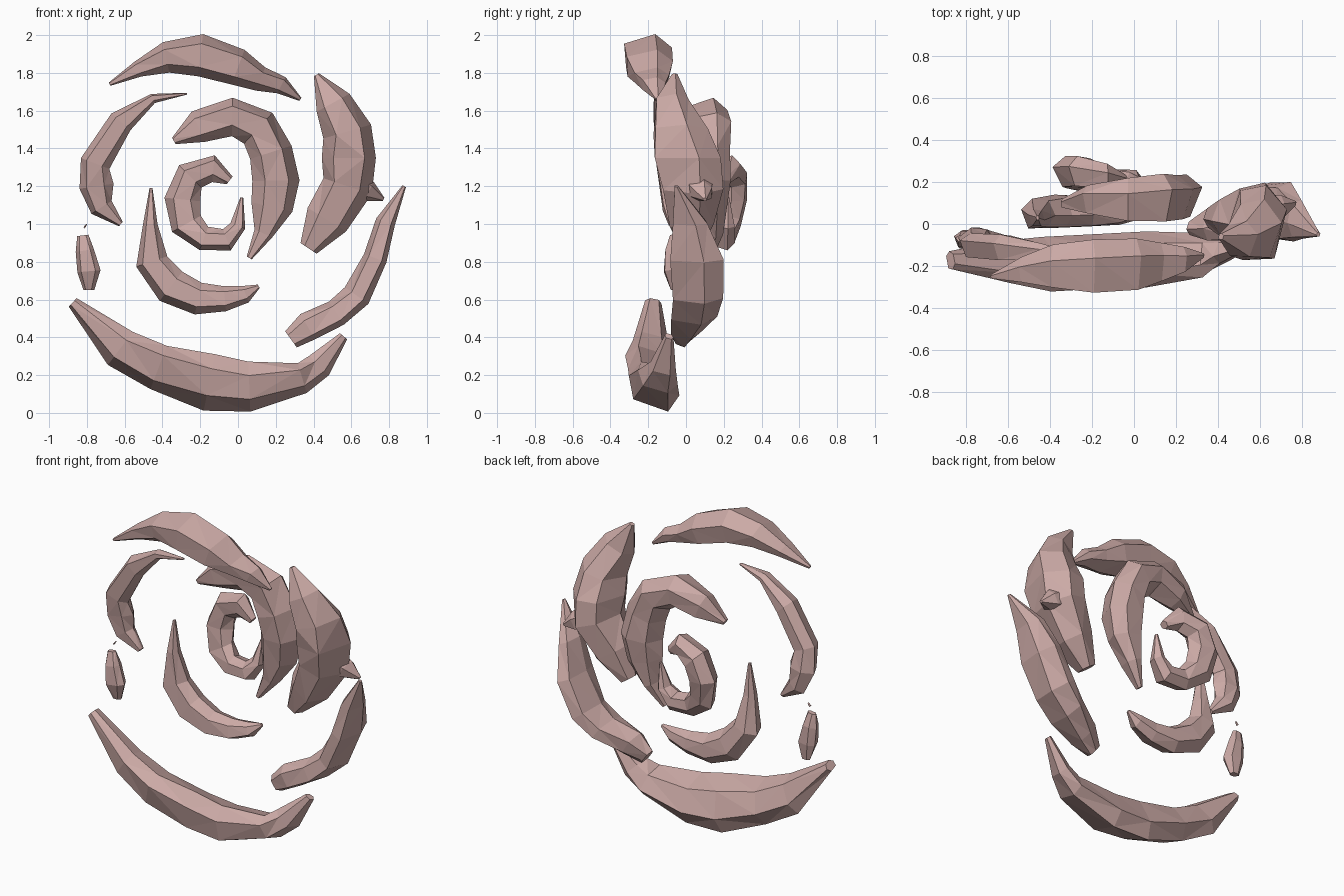
import bpy, bmesh, random
from mathutils import Vector

random.seed(4)
mat = bpy.data.materials.new("dusty_pink")
mat.diffuse_color = (0.60, 0.40, 0.38, 1)
CENTRE = Vector((-0.08, 0, 1.05))
# irregular stone cross-section: (outward, depth)
PROFILE = [(1, .3), (.35, 1), (-.6, .85), (-1, -.2), (-.5, -.95), (.55, -1)]


def shard(name, stations, lean=0.0, jitter=0.07):
    """Sweep the profile through stations of (x, y, z, half width, half depth)."""
    bm = bmesh.new()
    pts = [Vector(s[:3]) for s in stations]
    rings = []
    for i, s in enumerate(stations):
        t = pts[min(i + 1, len(pts) - 1)] - pts[max(i - 1, 0)]
        n = Vector((t.z, 0, -t.x)).normalized()
        if n.dot(pts[i] - CENTRE) < 0:
            n = -n
        ring = []
        for a, b in PROFILE:
            a += random.uniform(-jitter, jitter)
            b += random.uniform(-jitter, jitter)
            ring.append(bm.verts.new(pts[i] + n * a * s[3] + Vector((0, b * s[4] + lean * a * s[3], 0))))
        rings.append(ring)
    k = len(PROFILE)
    for r0, r1 in zip(rings, rings[1:]):
        for j in range(k):
            bm.faces.new((r0[j], r0[(j + 1) % k], r1[(j + 1) % k], r1[j]))
    bm.faces.new(rings[0])
    bm.faces.new(rings[-1])
    bmesh.ops.recalc_face_normals(bm, faces=bm.faces)
    bmesh.ops.triangulate(bm, faces=bm.faces)
    me = bpy.data.meshes.new(name)
    bm.to_mesh(me)
    bm.free()
    me.materials.append(mat)
    ob = bpy.data.objects.new(name, me)
    bpy.context.collection.objects.link(ob)
    return ob


# outer ring
shard("top_arc", [
    (-.68, -.25, 1.74, .01, .01), (-.53, -.22, 1.82, .045, .06), (-.38, -.20, 1.88, .08, .10),
    (-.20, -.20, 1.89, .11, .12), (0, -.19, 1.83, .105, .12), (.12, -.18, 1.77, .065, .09),
    (.23, -.17, 1.735, .05, .06), (.33, -.15, 1.66, .01, .01)])
shard("upper_left_arc", [
    (-.27, -.15, 1.69, .005, .01), (-.45, -.13, 1.665, .025, .04), (-.62, -.11, 1.54, .07, .06),
    (-.755, -.10, 1.32, .085, .06), (-.75, -.08, 1.2, .09, .06), (-.72, -.07, 1.09, .065, .05),
    (-.62, -.07, 1.0, .015, .02)])
shard("left_chip", [
    (-.82, -.07, .94, .03, .015), (-.81, -.07, .86, .05, .04), (-.79, -.07, .75, .065, .045),
    (-.79, -.06, .65, .03, .02)])
shard("left_sliver", [(-.80, -.06, 1.0, .002, .005), (-.815, -.06, .98, .005, .008)])
shard("bottom_arc", [
    (-.875, -.175, .585, .03, .04), (-.62, -.18, .345, .11, .09), (-.42, -.19, .24, .12, .11),
    (-.15, -.18, .165, .15, .12), (.06, -.175, .14, .13, .12), (.34, -.15, .185, .085, .09),
    (.43, -.125, .25, .07, .06), (.56, -.09, .405, .025, .02)], lean=.3)
shard("lower_right_arc", [
    (.88, -.05, 1.2, .01, .01), (.78, .02, 1.01, .055, .09), (.725, .06, .82, .065, .14),
    (.63, .06, .62, .075, .13), (.52, .04, .53, .075, .12), (.37, 0, .455, .08, .08),
    (.28, -.02, .39, .055, .035)])
shard("upper_right_arc", [
    (.415, -.06, 1.79, .015, .015), (.50, -.07, 1.64, .10, .08), (.58, -.03, 1.49, .13, .14),
    (.585, .01, 1.35, .14, .17), (.58, .03, 1.2, .13, .16), (.475, .03, 1.02, .12, .11),
    (.375, .03, .87, .05, .05)])
shard("right_spike", [
    (.60, .06, 1.22, .08, .08), (.69, .08, 1.17, .06, .06), (.77, .10, 1.13, .01, .01)])

# middle ring
shard("middle_right_arc", [
    (-.34, .10, 1.44, .02, .02), (-.21, .12, 1.515, .09, .07), (-.03, .12, 1.57, .10, .10),
    (.11, .13, 1.51, .11, .11), (.175, .13, 1.38, .115, .11), (.20, .14, 1.23, .125, .10),
    (.18, .14, 1.09, .105, .08), (.135, .14, .95, .05, .06), (.06, .12, .82, .015, .02)])
shard("middle_left_arc", [
    (-.46, .03, 1.19, .008, .01), (-.465, .03, 1.0, .04, .04), (-.46, .05, .80, .085, .07),
    (-.355, .06, .67, .10, .08), (-.21, .06, .605, .085, .07), (-.07, .06, .605, .07, .06),
    (.04, .07, .63, .045, .04), (.11, .08, .67, .01, .01)])

# inner spiral
shard("inner_hook", [
    (-.045, .21, 1.23, .025, .025), (-.13, .23, 1.295, .07, .06), (-.25, .25, 1.25, .085, .07),
    (-.295, .25, 1.13, .09, .07), (-.275, .23, 1.0, .085, .06), (-.18, .20, .925, .065, .06),
    (-.06, .20, .92, .06, .06), (.0, .21, .99, .04, .045), (.02, .22, 1.14, .008, .01)])
